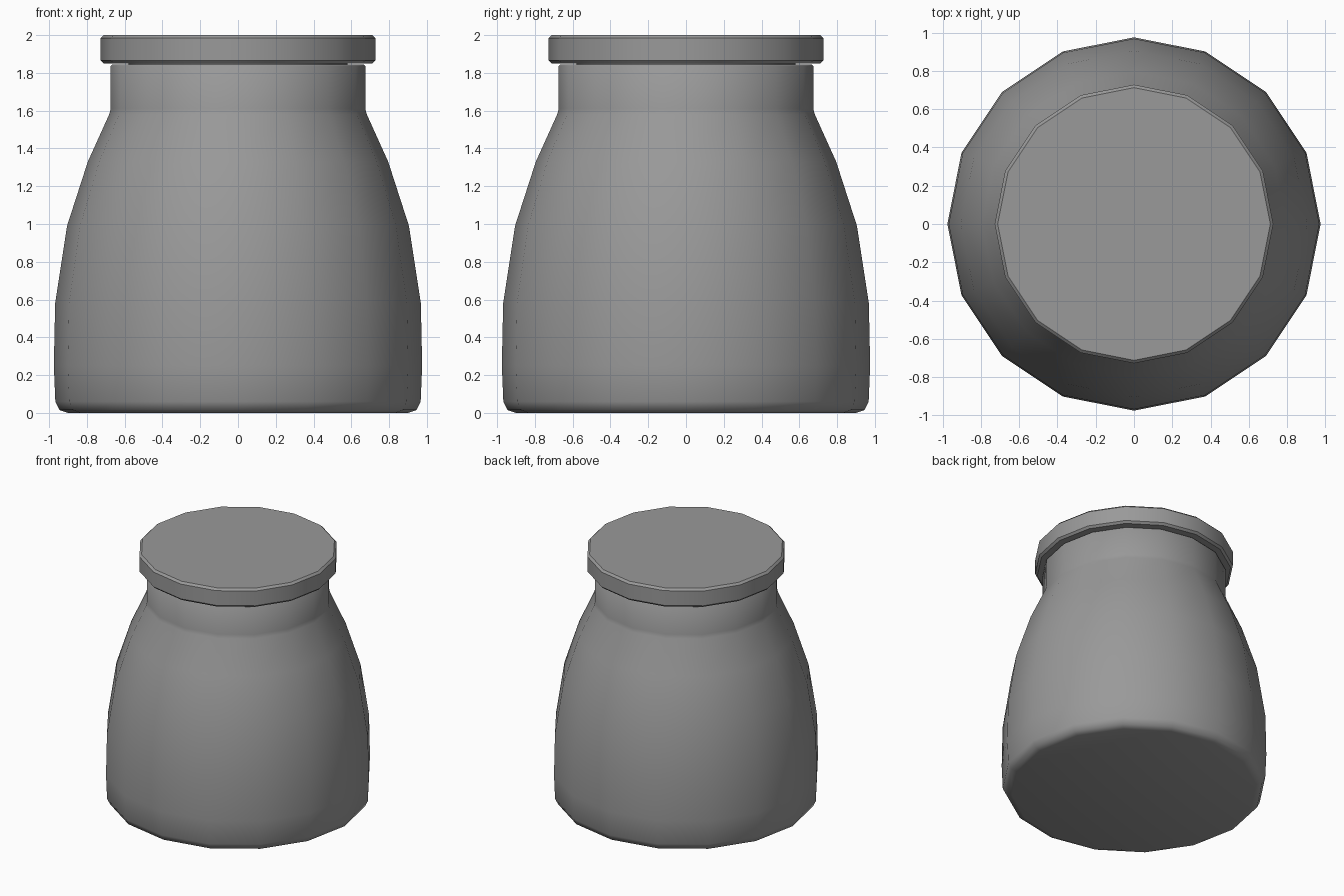
import bpy, bmesh, math

SIDES = 16

cube = bpy.data.objects.get("Cube")
if cube:
    bpy.data.objects.remove(cube, do_unlink=True)

# One plain grey for everything
grey = bpy.data.materials.new("plain_grey")
grey.use_nodes = True
colour = (0.32, 0.32, 0.32, 1)
grey.diffuse_color = colour
grey.node_tree.nodes["Principled BSDF"].inputs["Base Color"].default_value = colour


def lathe(name, profile, angle):
    """Revolve (radius, height) points into a closed, capped solid."""
    bm = bmesh.new()
    rings = []
    for r, z in profile:
        rings.append([bm.verts.new((r * math.cos(math.tau * i / SIDES),
                                    r * math.sin(math.tau * i / SIDES), z))
                      for i in range(SIDES)])
    for low, high in zip(rings, rings[1:]):
        for i in range(SIDES):
            j = (i + 1) % SIDES
            bm.faces.new((low[i], low[j], high[j], high[i]))
    bm.faces.new(rings[0][::-1])
    bm.faces.new(rings[-1])
    bmesh.ops.recalc_face_normals(bm, faces=bm.faces)
    mesh = bpy.data.meshes.new(name)
    bm.to_mesh(mesh)
    bm.free()
    mesh.materials.append(grey)
    obj = bpy.data.objects.new(name, mesh)
    bpy.context.collection.objects.link(obj)
    bpy.ops.object.select_all(action='DESELECT')
    obj.select_set(True)
    bpy.context.view_layer.objects.active = obj
    bpy.ops.object.shade_smooth_by_angle(angle=math.radians(angle))
    return obj


# Jar: outer wall, rim, then inner wall down to the inside floor
jar_outer = [(0.9, 0), (0.945, 0.015), (0.967, 0.06), (0.975, 0.25),
             (0.968, 0.58), (0.905, 0.99), (0.795, 1.33), (0.682, 1.58),
             (0.674, 1.61), (0.674, 1.835), (0.664, 1.845)]
jar_inner = [(0.6, 1.845), (0.59, 1.835), (0.59, 1.6), (0.71, 1.33),
             (0.82, 0.99), (0.885, 0.58), (0.89, 0.25), (0.85, 0.08)]
lathe("jar", jar_outer + jar_inner, 50)

# Lid: plug that sits in the neck, and an overhanging disc with soft edges
lathe("lid", [(0.57, 1.72), (0.58, 1.73), (0.58, 1.85), (0.712, 1.85),
              (0.728, 1.866), (0.728, 1.984), (0.712, 2.0)], 30)
